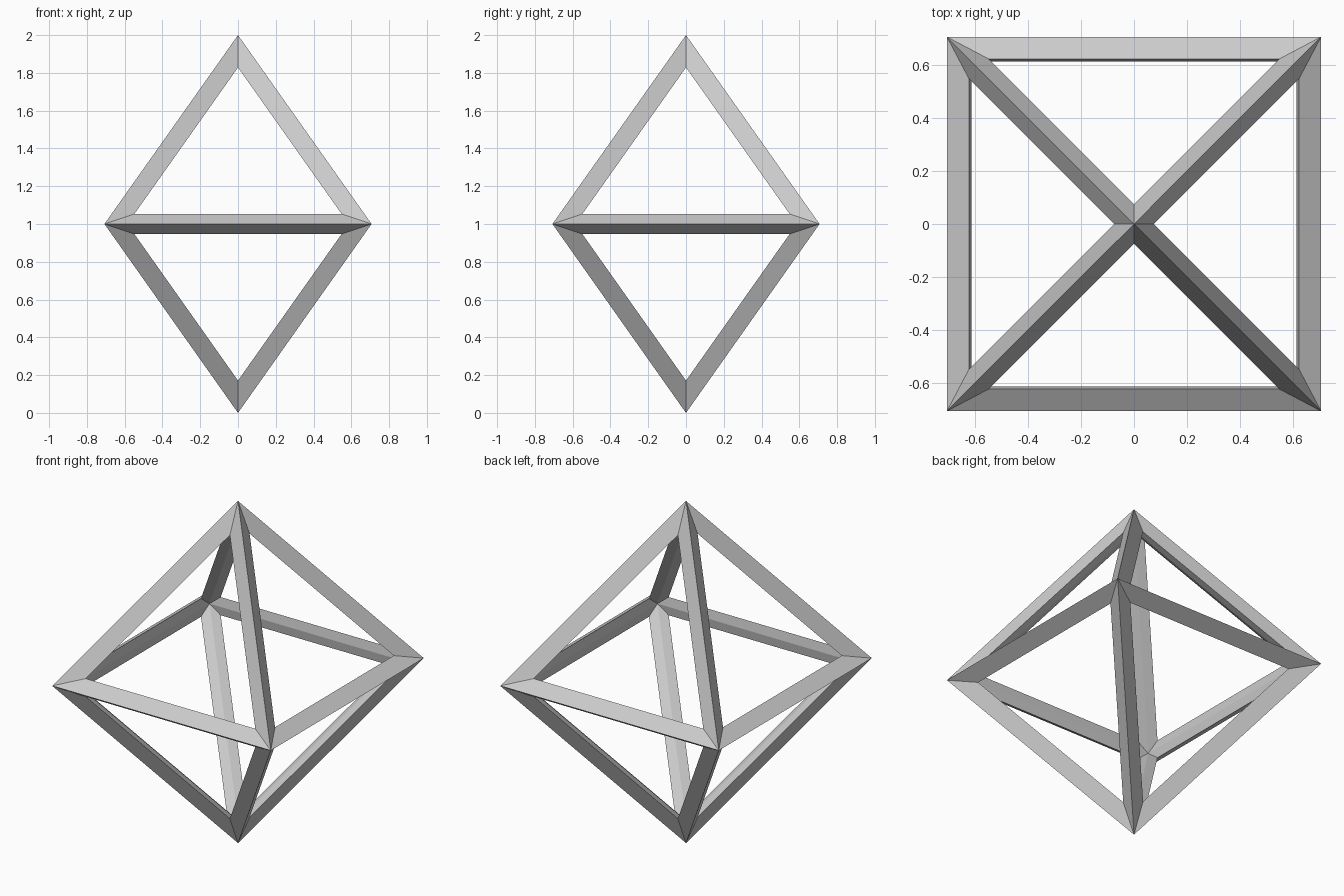
import bpy, bmesh
from mathutils import Vector
from math import sin, cos, pi

if "Cube" in bpy.data.objects:
    bpy.data.objects.remove(bpy.data.objects["Cube"])

T = 0.13                      # strut thickness
C = Vector((0, 0, 1))         # centre of the frame

# Unit octahedron: tip, foot and a square waist
top, foot = Vector((0, 0, 1)), Vector((0, 0, -1))
waist = [Vector((cos(a), sin(a), 0)) for a in (pi / 4 + k * pi / 2 for k in range(4))]
corners = [top, foot] + waist
faces = []
for k in range(4):
    a, b = 2 + k, 2 + (k + 1) % 4
    faces += [(0, a, b), (1, b, a)]

bm = bmesh.new()
outer = [bm.verts.new(C + v) for v in corners]
inner = [bm.verts.new(C + v * (1 - T)) for v in corners]

# Each triangle becomes an opening rimmed by outer and inner strut faces
for f in faces:
    mid = sum((corners[i] for i in f), Vector()) / 3
    rim = [bm.verts.new(C + corners[i] * (1 - T / 2) + (mid - corners[i]).normalized() * T)
           for i in f]
    for j in range(3):
        k = (j + 1) % 3
        bm.faces.new((outer[f[j]], outer[f[k]], rim[k], rim[j]))
        bm.faces.new((rim[j], rim[k], inner[f[k]], inner[f[j]]))

bmesh.ops.recalc_face_normals(bm, faces=bm.faces)
mesh = bpy.data.meshes.new("octahedron_frame")
bm.to_mesh(mesh)
bm.free()
bpy.context.collection.objects.link(bpy.data.objects.new("octahedron_frame", mesh))
